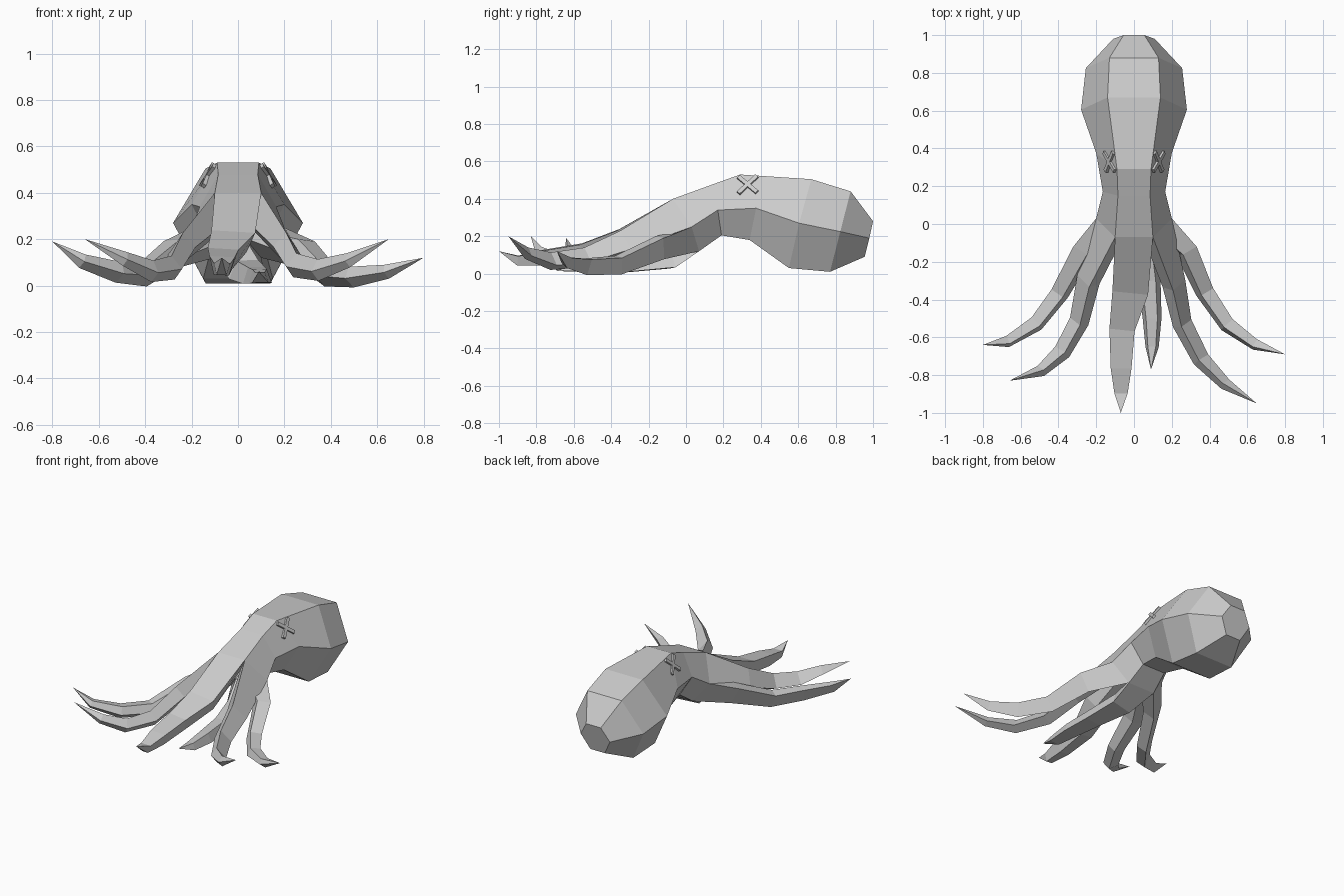
import bpy, bmesh
from mathutils import Vector, Matrix

if "Cube" in bpy.data.objects:
    bpy.data.objects.remove(bpy.data.objects["Cube"])

grey = bpy.data.materials.new("plain_grey")
grey.use_nodes = True
grey.diffuse_color = (0.6, 0.6, 0.6, 1)
grey.node_tree.nodes["Principled BSDF"].inputs["Base Color"].default_value = (0.6, 0.6, 0.6, 1)


def finish(bm, name):
    bmesh.ops.recalc_face_normals(bm, faces=bm.faces)
    mesh = bpy.data.meshes.new(name)
    bm.to_mesh(mesh)
    bm.free()
    mesh.materials.append(grey)
    bpy.context.collection.objects.link(bpy.data.objects.new(name, mesh))


def loft(name, rings, tip=None, cap_start=False):
    bm = bmesh.new()
    loops = [[bm.verts.new(p) for p in r] for r in rings]
    n = len(loops[0])
    for a, b in zip(loops, loops[1:]):
        for i in range(n):
            j = (i + 1) % n
            bm.faces.new((a[i], a[j], b[j], b[i]))
    if cap_start:
        bm.faces.new(loops[0])
    if tip:
        t = bm.verts.new(tip)
        for i in range(n):
            bm.faces.new((loops[-1][i], loops[-1][(i + 1) % n], t))
    finish(bm, name)


# Six-sided body: (x, y, z) of top, side and bottom corners, back to front
def hexagon(*half):
    pts = [Vector(p) for p in half]
    return pts + [Vector((-p.x, p.y, p.z)) for p in reversed(pts)]


body = [
    hexagon((.055, 1, .28), (.11, .98, .19), (.055, .955, .09)),
    hexagon((.13, .88, .44), (.255, .825, .225), (.14, .77, .01)),
    hexagon((.14, .67, .505), (.28, .605, .27), (.15, .55, .03)),
    hexagon((.09, .29, .53), (.2, .375, .35), (.11, .34, .18)),
    hexagon((.085, .15, .48), (.165, .17, .34), (.085, .19, .205)),
    hexagon((.1, -.07, .40), (.2, .03, .25), (.1, .07, .12)),
]
loft("body", body, cap_start=True)
base = body[-1]
hub = Vector((0, 0, .24))


# Each arm grows from one side of the last body ring
def arm(name, side, path, sizes):
    a, b = base[side], base[(side + 1) % 6]
    rings = [[a, b, b.lerp(hub, .7), a.lerp(hub, .7)]]
    tang = (b - a).normalized()
    pts = [(a + b) / 2] + [Vector(p) for p in path]
    for i, (w, t) in enumerate(sizes, 1):
        d = (pts[i + 1] - pts[i - 1]).normalized()
        tang = (tang - d * tang.dot(d)).normalized()
        out = d.cross(tang)
        c = pts[i]
        rings.append([c - tang * w + out * t, c + tang * w + out * t,
                      c + tang * w * .6 - out * t, c - tang * w * .6 - out * t])
    loft(name, rings, tip=pts[-1])


slim = [(.065, .04), (.05, .035), (.045, .03), (.03, .022)]
arm("front_arm", 5,
    [(-.02, -.34, .19), (-.065, -.55, .115), (-.07, -.76, .085), (-.07, -.9, .07), (-.07, -1, .12)],
    [(.095, .05), (.067, .045), (.055, .04), (.035, .025)])
arm("under_arm", 2,
    [(.04, -.08, .07), (.08, -.3, .045), (.095, -.5, .04), (.095, -.65, .035), (.09, -.77, .06)],
    [(.08, .04), (.06, .035), (.05, .03), (.035, .022)])
arm("left_upper_arm", 0,
    [(.205, -.32, .16), (.25, -.53, .08), (.35, -.72, .06), (.48, -.85, .105), (.65, -.95, .2)], slim)
arm("right_upper_arm", 4,
    [(-.235, -.3, .16), (-.285, -.52, .07), (-.375, -.68, .055), (-.49, -.78, .11), (-.66, -.83, .2)], slim)
arm("left_lower_arm", 1,
    [(.27, -.14, .15), (.37, -.36, .055), (.49, -.535, .045), (.64, -.64, .065), (.8, -.69, .12)], slim)
arm("right_lower_arm", 3,
    [(-.26, -.14, .15), (-.39, -.37, .055), (-.515, -.53, .065), (-.67, -.625, .11), (-.8, -.64, .19)], slim)

# Crossed bar eyes lying on the upper sides of the head
for s, name in ((1, "left_eye"), (-1, "right_eye")):
    normal = Vector((s * .87, -.09, .48)).normalized()
    along = Vector((0, 1, 0))
    along = (along - normal * along.dot(normal)).normalized()
    up = normal.cross(along)
    centre = Vector((s * .128, .33, .475))
    bm = bmesh.new()
    for k in (1, -1):
        u = (along + up * k).normalized()
        v = normal.cross(u)
        m = Matrix((u, v, normal)).transposed().to_4x4()
        m.translation = centre
        bmesh.ops.create_cube(bm, size=1, matrix=m @ Matrix.Diagonal((.14, .022, .02, 1)))
    finish(bm, name)
